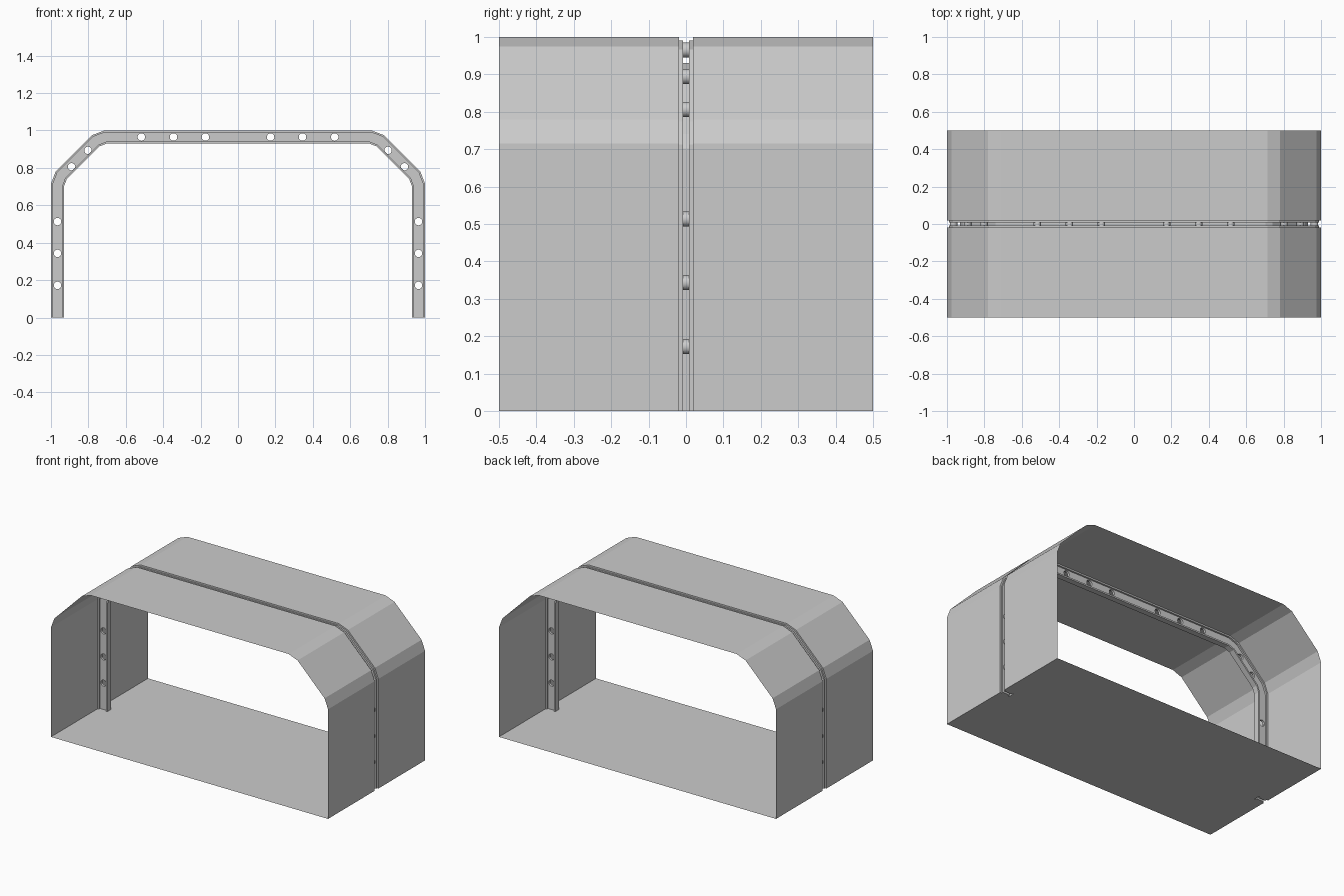
import bpy
import bmesh
import math
from mathutils import Vector

cube = bpy.data.objects.get("Cube")
if cube:
    bpy.data.objects.remove(cube, do_unlink=True)

# One plain grey for everything
GREY = (0.6, 0.6, 0.6, 1)
mat = bpy.data.materials.new("plain grey")
mat.use_nodes = True
mat.diffuse_color = GREY
mat.node_tree.nodes["Principled BSDF"].inputs["Base Color"].default_value = GREY

HALF_LEN = 0.5    # half length along y
LIP = 0.019       # half width of the joint mouth and the inner lip
WEB = 0.0075      # half width of the narrow channel
STEP, DEPTH = 0.01, 0.07
HOLE_R = 0.02

# Arch outline, right half, mirrored to the left
half = [(1, 0), (1, 0.715), (0.975, 0.78), (0.78, 0.975), (0.715, 1)]
arch = [Vector(p) for p in half] + [Vector((-x, z)) for x, z in reversed(half)]


def inset(d):
    """Arch outline moved inwards by d with mitred corners."""
    normals = []
    for a, b in zip(arch, arch[1:]):
        t = (b - a).normalized()
        normals.append(Vector((-t.y, t.x)))
    pts = []
    for i, p in enumerate(arch):
        n0, n1 = normals[max(i - 1, 0)], normals[min(i, len(normals) - 1)]
        pts.append(p + (n0 + n1) * (d / (1 + n0.dot(n1))))
    return pts


def row(bm, depth, y):
    return [bm.verts.new((p.x, y, p.y)) for p in inset(depth)]


def sweep(bm, section):
    """Run a (depth, y) cross-section along the arch."""
    rows = [row(bm, d, y) for d, y in section]
    for r0, r1 in zip(rows, rows[1:]):
        for i in range(len(arch) - 1):
            bm.faces.new((r0[i], r0[i + 1], r1[i + 1], r1[i]))


def finish(name, bm):
    bmesh.ops.remove_doubles(bm, verts=bm.verts, dist=1e-5)
    bmesh.ops.recalc_face_normals(bm, faces=bm.faces)
    mesh = bpy.data.meshes.new(name)
    bm.to_mesh(mesh)
    bm.free()
    mesh.materials.append(mat)
    obj = bpy.data.objects.new(name, mesh)
    bpy.context.collection.objects.link(obj)
    return obj


# Outer skin, two halves with a step down into the joint
outer = [(0, HALF_LEN), (0, LIP), (STEP, LIP), (STEP, WEB)]
for name, s in (("front_shell", -1), ("back_shell", 1)):
    bm = bmesh.new()
    sweep(bm, [(d, s * y) for d, y in outer])
    finish(name, bm)

# Inner lip that closes the joint channel
inner = [(DEPTH - STEP, WEB), (DEPTH - STEP, LIP), (DEPTH, LIP)]
lip = inner + [(d, -y) for d, y in reversed(inner)]
bm = bmesh.new()
sweep(bm, lip)
finish("inner_lip", bm)

# Bolt hole centres, mirrored
mid = DEPTH / 2
centres = [(1 - mid, z) for z in (0.172, 0.343, 0.513)]
centres += [(0.89, 0.806), (0.802, 0.894)]
centres += [(x, 1 - mid) for x in (0.517, 0.345, 0.174)]
centres += [(-x, z) for x, z in centres]


def circle(bm, cx, cz, y, n=24):
    return [bm.verts.new((cx + HOLE_R * math.cos(math.tau * k / n), y,
                          cz + HOLE_R * math.sin(math.tau * k / n))) for k in range(n)]


def loop_edges(bm, verts):
    return [bm.edges.new((a, b)) for a, b in zip(verts, verts[1:] + verts[:1])]


# Rib webs with bolt holes cut through
for name, y in (("front_web", -WEB), ("back_web", WEB)):
    bm = bmesh.new()
    outline = row(bm, STEP, y) + row(bm, DEPTH - STEP, y)[::-1]
    edges = loop_edges(bm, outline)
    for cx, cz in centres:
        edges += loop_edges(bm, circle(bm, cx, cz, y))
    bmesh.ops.triangle_fill(bm, use_beauty=True, edges=edges, normal=(0, -1, 0))
    finish(name, bm)

# Bolt sleeves joining the two webs
bm = bmesh.new()
for cx, cz in centres:
    a, b = circle(bm, cx, cz, -WEB), circle(bm, cx, cz, WEB)
    for k in range(len(a)):
        j = (k + 1) % len(a)
        bm.faces.new((a[k], a[j], b[j], b[k])).smooth = True
finish("bolt_sleeves", bm)

# Floor sheet, notched where the joint channel meets it
edge = outer + lip + [(d, -y) for d, y in reversed(outer)]
right = [(1 - d, y) for d, y in edge]
left = [(-x, y) for x, y in reversed(right)]
bm = bmesh.new()
bm.faces.new([bm.verts.new((x, y, 0)) for x, y in right + left])
finish("floor", bm)
